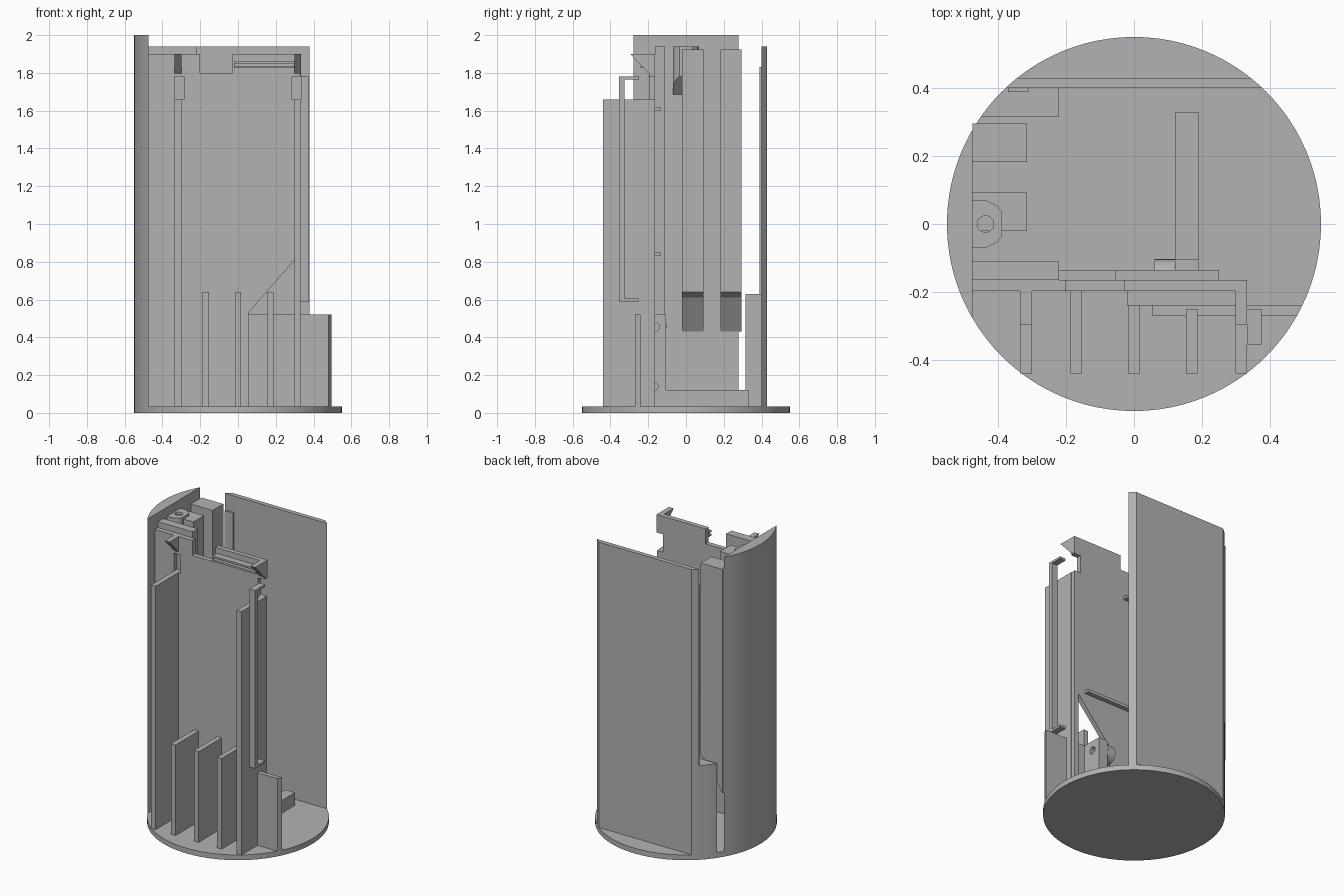
import bpy, bmesh
from math import sqrt, asin, acos, cos, sin, pi, tau
from mathutils import Vector

if "Cube" in bpy.data.objects:
    bpy.data.objects.remove(bpy.data.objects["Cube"])

grey = bpy.data.materials.new("plain grey")
grey.use_nodes = True
COLOUR = (0.45, 0.45, 0.45, 1)
grey.diffuse_color = COLOUR
grey.node_tree.nodes["Principled BSDF"].inputs["Base Color"].default_value = COLOUR

R = 0.55
FLOOR = 0.035


def prism(name, outline, axis, lo, hi):
    """Extrude a 2D outline along an axis; outline is (y,z), (x,z) or (x,y)."""
    order = {"x": lambda a, b, t: (t, a, b), "y": lambda a, b, t: (a, t, b),
             "z": lambda a, b, t: (a, b, t)}[axis]
    bm = bmesh.new()
    face = bm.faces.new([bm.verts.new(order(a, b, lo)) for a, b in outline])
    ext = bmesh.ops.extrude_face_region(bm, geom=[face])
    moved = [g for g in ext["geom"] if isinstance(g, bmesh.types.BMVert)]
    bmesh.ops.translate(bm, verts=moved, vec=Vector(order(0, 0, hi - lo)))
    bmesh.ops.recalc_face_normals(bm, faces=bm.faces)
    mesh = bpy.data.meshes.new(name)
    bm.to_mesh(mesh)
    bm.free()
    obj = bpy.data.objects.new(name, mesh)
    bpy.context.collection.objects.link(obj)
    mesh.materials.append(grey)
    return obj


def box(name, x0, x1, y0, y1, z0, z1):
    return prism(name, [(x0, y0), (x1, y0), (x1, y1), (x0, y1)], "z", z0, z1)


def arc(a0, a1, n, r=R, cx=0, cy=0):
    return [(cx + r * cos(a0 + (a1 - a0) * i / n),
             cy + r * sin(a0 + (a1 - a0) * i / n)) for i in range(n + 1)]


def drill(obj, cutter):
    cutter.hide_render = True
    cutter.hide_viewport = True
    cutter.display_type = "WIRE"
    mod = obj.modifiers.new("cut", "BOOLEAN")
    mod.object = cutter
    mod.solver = "EXACT"


def smooth(obj):
    bpy.ops.object.select_all(action="DESELECT")
    obj.select_set(True)
    bpy.context.view_layer.objects.active = obj
    bpy.ops.object.shade_smooth_by_angle(angle=0.5)


# Round base and curved side shell
smooth(prism("base_disc", arc(0, tau, 96)[:-1], "z", 0, FLOOR))
half = acos(0.475 / R)
smooth(prism("side_shell", arc(pi - half, pi + half, 24), "z", FLOOR, 2.0))

# Flat back panel, its ends following the base circle
a, b = asin(0.40 / R), asin(0.43 / R)
prism("back_panel", arc(a, b, 4) + arc(pi - b, pi - a, 4), "z", FLOOR, 1.94)
c = asin(0.315 / R)
prism("back_corner_block", [(-0.22, 0.40), (-0.22, 0.315)][::-1]
      + arc(pi - a, pi - c, 6), "z", FLOOR, 0.63)
box("back_panel_strip", -0.37, -0.31, 0.388, 0.40, 0.63, 1.83)

# Main upright board with stepped top edge and angled lower opening
prism("main_board", [
    (-0.475, FLOOR), (0.055, FLOOR), (0.055, 0.53), (0.30, 0.81), (0.30, FLOOR),
    (0.33, FLOOR), (0.33, 1.66), (0.285, 1.66), (0.285, 1.78), (0.33, 1.78),
    (0.33, 1.90), (-0.03, 1.90), (-0.03, 1.80), (-0.20, 1.80), (-0.20, 1.90),
    (-0.475, 1.90)], "y", -0.197, -0.165)
slot = box("board_slot_cutter", -0.335, -0.285, -0.25, -0.15, 1.66, 1.78)
drill(bpy.data.objects["main_board"], slot)
box("board_guide_block", -0.475, -0.22, -0.165, -0.11, FLOOR, 1.94)
box("board_lower_ledge", -0.22, 0.25, -0.165, -0.135, 0.83, 0.85)
box("board_upper_ledge", -0.22, -0.055, -0.165, -0.135, 1.60, 1.62)
box("front_tray_lower", -0.02, 0.30, -0.24, -0.197, 1.825, 1.837)
box("front_tray_upper", -0.02, 0.30, -0.24, -0.197, 1.85, 1.862)
box("front_tray_back", -0.02, 0.30, -0.21, -0.197, 1.837, 1.85)

# Front fins, with a sloped hook above each tall one
for side, x in (("right", -0.335), ("left", 0.298)):
    box(side + "_tall_fin", x, x + 0.035, -0.44, -0.197, FLOOR, 1.66)
    prism(side + "_hook", [(-0.295, 1.90), (-0.197, 1.90), (-0.165, 1.90),
                           (-0.165, 1.78), (-0.19, 1.79)], "x", x, x + 0.035)
for i, x in enumerate((-0.17, 0.0, 0.17)):
    back = -0.25 if i == 2 else -0.197
    box(f"short_fin_{i + 1}", x - 0.017, x + 0.017, -0.44, back, FLOOR, 0.64)

# Slim channel beside the left tall fin
prism("side_channel", [(-0.355, 0.59), (-0.25, 0.59), (-0.25, 0.605),
                       (-0.325, 0.605), (-0.325, 1.765), (-0.25, 1.765),
                       (-0.25, 1.78), (-0.355, 1.78)], "x", 0.333, 0.375)

# Low front plate, cut to the base circle
p, q = asin(-0.27 / R), asin(-0.24 / R)
prism("low_front_plate", [(0.055, -0.24), (0.055, -0.27)] + arc(p, q, 3),
      "z", FLOOR, 0.52)

# L-shaped floor bracket with two cross holes and a rounded pad
bracket = prism("floor_bracket", [
    (-0.24, FLOOR), (0.33, FLOOR), (0.33, 0.12), (-0.105, 0.12),
    (-0.105, 0.52), (-0.24, 0.52)], "x", 0.12, 0.19)
for i, (y, z) in enumerate(((-0.165, 0.455), (-0.172, 0.14))):
    drill(bracket, prism(f"bracket_hole_cutter_{i + 1}",
                         arc(0, tau, 24, 0.024, y, z)[:-1], "x", 0.05, 0.25))
pad = prism("bracket_pad", [(-0.24, 0.41), (-0.165, 0.40)]
            + arc(-pi / 2, pi / 2, 12, 0.06, -0.163, 0.46)
            + [(-0.24, 0.52)], "x", 0.06, 0.12)
drill(pad, bpy.data.objects["bracket_hole_cutter_1"])

# Two square columns on the shell with sloped undersides
for i, y in enumerate((-0.02, 0.182)):
    prism(f"shell_column_{i + 1}", [
        (-0.475, 0.43), (-0.36, 0.61), (-0.315, 0.64), (-0.315, 1.925),
        (-0.475, 1.925)], "y", y, y + 0.113)

# Screw boss between the columns and the board
edge = 0.045
boss = prism("screw_boss", [(-0.48, -0.07)] + [
    (-0.435, -0.07), (-0.405, -0.055), (-0.388, -0.035), (-0.388, 0.035),
    (-0.405, 0.055), (-0.435, 0.07), (-0.48, 0.07)], "z", 1.68, 1.94)
for v in boss.data.vertices:
    if v.co.z < 1.7:
        v.co.z += (v.co.x + 0.48) * 1.1
drill(boss, prism("boss_hole_cutter", arc(0, tau, 24, 0.024, -0.437, 0)[:-1],
                  "z", 1.8, 2.0))
